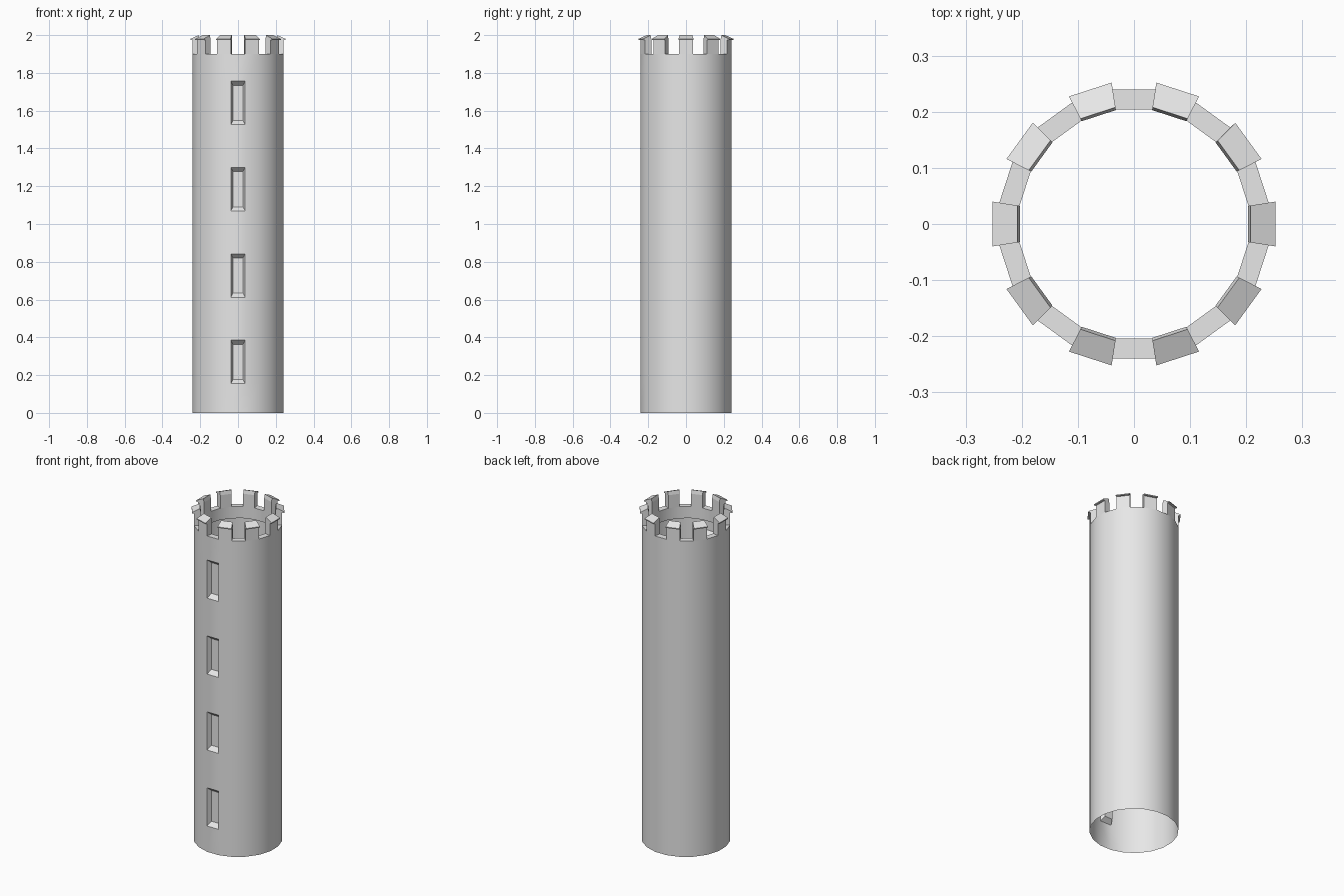
import bpy, bmesh, math

cube = bpy.data.objects.get("Cube")
if cube:
    bpy.data.objects.remove(cube, do_unlink=True)

SIDES = 20
STEP = 2 * math.pi / SIDES
WALL_TOP = 1.9
OUTER, INNER = 0.24, 0.204          # distances to the flat facets

stone = bpy.data.materials.new("grey_stone")
stone.use_nodes = True
stone.diffuse_color = (0.8, 0.8, 0.8, 1)
stone.node_tree.nodes["Principled BSDF"].inputs["Base Color"].default_value = (0.8, 0.8, 0.8, 1)


def finish(name, bm, smooth):
    mesh = bpy.data.meshes.new(name)
    bm.to_mesh(mesh)
    bm.free()
    mesh.materials.append(stone)
    obj = bpy.data.objects.new(name, mesh)
    bpy.context.collection.objects.link(obj)
    if smooth:
        bpy.ops.object.select_all(action="DESELECT")
        obj.select_set(True)
        bpy.context.view_layer.objects.active = obj
        bpy.ops.object.shade_smooth_by_angle(angle=math.radians(30))
    return obj


def ring(bm, apothem, z):
    """Ring of vertices whose first facet faces the front."""
    r = apothem / math.cos(STEP / 2)
    angles = [-math.pi / 2 + (k - 0.5) * STEP for k in range(SIDES)]
    return [bm.verts.new((r * math.cos(a), r * math.sin(a), z)) for a in angles]


def bridge(bm, low, high):
    return [bm.faces.new((low[k], low[(k + 1) % SIDES], high[(k + 1) % SIDES], high[k]))
            for k in range(SIDES)]


# Tower wall: a thin shell with a row of splayed arrow slits up the front
bm = bmesh.new()
slits = [(0.155 + 0.457 * i, 0.385 + 0.457 * i) for i in range(4)]
levels = [0] + [z for pair in slits for z in pair] + [WALL_TOP]
rings = [ring(bm, OUTER, z) for z in levels]
slit_faces = []
for i in range(len(rings) - 1):
    faces = bridge(bm, rings[i], rings[i + 1])
    if i % 2:
        slit_faces.append(faces[0])

# Flat walkway on top, and the short inner lip under it
walk = ring(bm, INNER, WALL_TOP)
lip = ring(bm, INNER, WALL_TOP - 0.07)
under = ring(bm, OUTER - 0.002, WALL_TOP - 0.07)
for low, high in ((rings[-1], walk), (walk, lip), (lip, under)):
    bridge(bm, low, high)

# Cut the slits in, with steeper sides than sills
bmesh.ops.inset_individual(bm, faces=slit_faces, thickness=0.007, depth=0)
bmesh.ops.inset_individual(bm, faces=slit_faces, thickness=0.017, depth=-0.025)
for face in slit_faces:
    mid = face.calc_center_median().z
    for v in face.verts:
        v.co.z = mid + (v.co.z - mid) * 0.9
finish("tower_wall", bm, True)

# Battlement: wedge-shaped blocks with sloping, overhanging caps
profile = [(0.203, WALL_TOP), (0.24, WALL_TOP), (0.24, 1.974), (0.252, 1.974),
           (0.252, 1.98), (0.208, 2.0), (0.203, 1.978)]
bm = bmesh.new()
for i in range(SIDES // 2):
    a = i * 2 * STEP
    c, s = math.cos(a), math.sin(a)
    ends = []
    for side in (-1, 1):
        row = []
        for r, z in profile:
            t = side * r * math.tan(STEP / 2)
            row.append(bm.verts.new((r * c - t * s, r * s + t * c, z)))
        ends.append(row)
    bm.faces.new(ends[0])
    bm.faces.new(ends[1][::-1])
    n = len(profile)
    for k in range(n):
        j = (k + 1) % n
        bm.faces.new((ends[0][k], ends[1][k], ends[1][j], ends[0][j]))
bmesh.ops.recalc_face_normals(bm, faces=bm.faces)
finish("battlement", bm, False)
